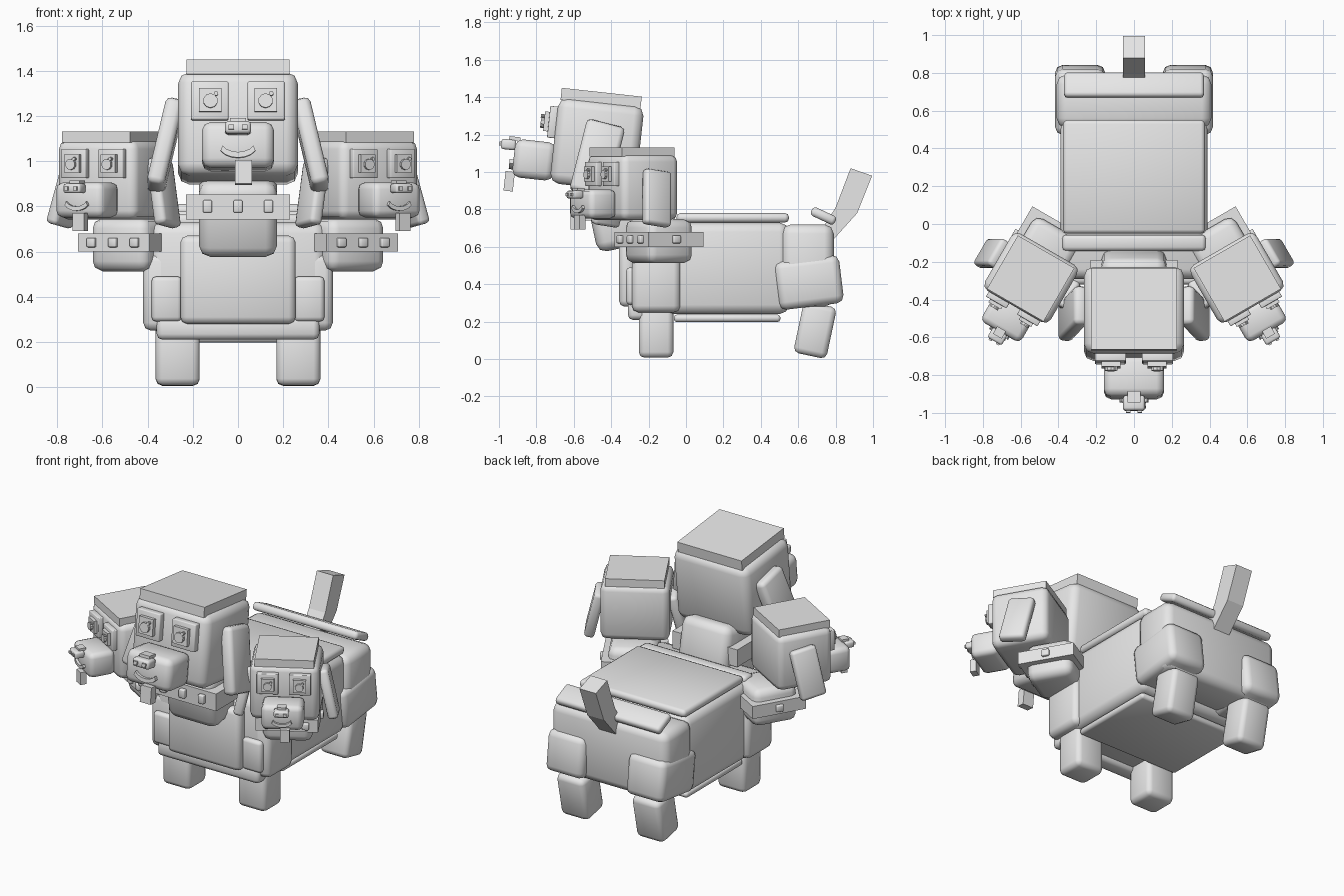
import bpy, bmesh, math
from mathutils import Matrix, Vector

if "Cube" in bpy.data.objects:
    bpy.data.objects.remove(bpy.data.objects["Cube"])

mat = bpy.data.materials.new("plain_grey")
mat.diffuse_color = (0.8, 0.8, 0.8, 1)
mat.use_nodes = True
mat.node_tree.nodes["Principled BSDF"].inputs["Base Color"].default_value = mat.diffuse_color


def finish(name, bm, m, bevel=0, segments=2):
    bmesh.ops.recalc_face_normals(bm, faces=bm.faces)
    if bevel:
        bmesh.ops.bevel(bm, geom=bm.edges[:], offset=bevel, segments=segments,
                        profile=0.5, affect='EDGES')
    bm.transform(m)
    me = bpy.data.meshes.new(name)
    bm.to_mesh(me)
    bm.free()
    me.materials.append(mat)
    ob = bpy.data.objects.new(name, me)
    bpy.context.collection.objects.link(ob)
    if bevel:
        bpy.ops.object.select_all(action='DESELECT')
        ob.select_set(True)
        bpy.context.view_layer.objects.active = ob
        bpy.ops.object.shade_smooth_by_angle(angle=math.radians(50))
    return ob


def box(name, c, size, bevel=0, rx=0, ry=0, frame=Matrix()):
    """Box by centre and size, tilted about its own centre, placed in a frame."""
    bm = bmesh.new()
    bmesh.ops.create_cube(bm, size=1)
    bm.transform(Matrix.Diagonal((*size, 1)))
    m = (frame @ Matrix.Translation(c) @ Matrix.Rotation(math.radians(rx), 4, 'X')
         @ Matrix.Rotation(math.radians(ry), 4, 'Y'))
    return finish(name, bm, m, bevel)


def prism(name, points, direction, frame=Matrix()):
    """Closed outline extruded along a direction."""
    bm = bmesh.new()
    face = bm.faces.new([bm.verts.new(p) for p in points])
    ext = bmesh.ops.extrude_face_region(bm, geom=[face])
    verts = [v for v in ext["geom"] if isinstance(v, bmesh.types.BMVert)]
    bmesh.ops.translate(bm, verts=verts, vec=Vector(direction))
    return finish(name, bm, frame)


def disc(name, c, r, depth, frame):
    bm = bmesh.new()
    bmesh.ops.create_cone(bm, cap_ends=True, segments=10, radius1=r, radius2=r, depth=depth)
    return finish(name, bm, frame @ Matrix.Translation(c) @ Matrix.Rotation(math.pi / 2, 4, 'X'))


def head(tag, frame):
    def part(name, c, size, bevel=0, rx=0, ry=0):
        box(f"{tag}_{name}", c, size, bevel, rx, ry, frame)
    part("skull", (0, 0, -.01), (.53, .46, .46), .05)
    part("crown", (0, -.005, .24), (.455, .43, .065))
    part("muzzle", (0, -.325, -.127), (.32, .22, .205), .04)
    # nose with nostrils
    part("nose", (0, -.47, -.06), (.115, .08, .055), .014)
    part("nose_bridge", (0, -.44, -.025), (.07, .06, .02))
    # tongue
    part("tongue", (.025, -.445, -.255), (.075, .05, .105))
    # smile as a curved band
    arc = [math.radians(205 + 130 * i / 6) for i in range(7)]
    outline = [(.085 * math.cos(a), -.425, -.135 + .055 * math.sin(a)) for a in arc]
    outline += [(.075 * math.cos(a), -.425, -.115 + .05 * math.sin(a)) for a in reversed(arc)]
    prism(tag + "_smile", outline, (0, -.03, 0), frame)
    for s, side in ((-1, "left"), (1, "right")):
        part(side + "_nostril", (s * .03, -.513, -.06), (.025, .015, .022))
        # stepped eye
        part(side + "_eye_frame", (s * .125, -.245, .085), (.165, .05, .17), .006)
        part(side + "_eye_white", (s * .122, -.28, .085), (.1, .03, .105))
        disc(f"{tag}_{side}_pupil", (s * .122, -.3, .08), .032, .025, frame)
        disc(f"{tag}_{side}_glint", (s * .122 + .025, -.3, .112), .01, .03, frame)
        # hanging ear
        part(side + "_ear", (s * .322, .01, -.085), (.08, .21, .4), .025, -8, -13 * s)


# heads: tilted middle one and two smaller ones turned outward
head("middle", Matrix.Translation((0, -.475, 1.155)) @ Matrix.Rotation(math.radians(-6.3), 4, 'X'))
for s, tag in ((-1, "left"), (1, "right")):
    turn = Matrix.Rotation(math.radians(30 * s), 4, 'Z')
    head(tag, Matrix.Translation((s * .545, -.285, .925)) @ turn @ Matrix.Scale(.76, 4))
    # side neck and studded collar
    neck = Matrix.Translation((s * .465, -.145, 0)) @ turn
    box(tag + "_neck", (0, 0, .63), (.29, .28, .235), .045, frame=neck)
    box(tag + "_collar", (0, 0, .64), (.365, .34, .08), frame=neck)
    for x in (-.11, 0, .11):
        box(tag + "_front_stud", (x, -.175, .64), (.04, .03, .042), .006, frame=neck)
    box(tag + "_side_stud", (s * .188, 0, .64), (.025, .045, .042), .006, frame=neck)

# middle neck and studded collar
box("middle_neck", (0, -.33, .77), (.345, .36, .34), .05, 12)
box("middle_collar", (0, -.37, .797), (.46, .36, .11))
for x in (-.135, 0, .135):
    box("middle_stud", (x, -.56, .8), (.04, .03, .055), .006)

# torso with its plates
box("torso", (0, .13, .485), (.78, .84, .49), .05)
box("back_plate", (0, .25, .755), (.75, .6, .05), .02)
box("shoulder_bar", (0, -.1, .735), (.76, .085, .06), .02)
box("belly_plate", (0, .22, .218), (.72, .57, .04), .016)
box("chest_plate", (0, -.315, .475), (.51, .085, .39), .03)
box("lower_chest_plate", (0, -.26, .26), (.72, .1, .1), .025)

# rump
box("rump", (0, .65, .5), (.82, .28, .44), .05)
box("rump_plate", (0, .735, .765), (.74, .14, .05), .018, -25)

for s, side in ((-1, "left"), (1, "right")):
    box(side + "_shoulder", (s * .29, -.16, .42), (.26, .26, .34), .035)
    box(side + "_shoulder_plate", (s * .315, -.29, .39), (.135, .06, .2), .02)
    box(side + "_front_leg", (s * .267, -.16, .15), (.195, .185, .285), .03)
    box(side + "_haunch", (s * .285, .657, .41), (.265, .35, .26), .04, 7)
    box(side + "_hind_leg", (s * .267, .69, .155), (.195, .18, .28), .03, -12)

# bent tail
tail = [(.88, 1.02), (.995, .98), (.915, .78), (.78, .63), (.73, .7), (.8, .81)]
prism("tail", [(-.058, y, z) for y, z in tail], (.116, 0, 0))
